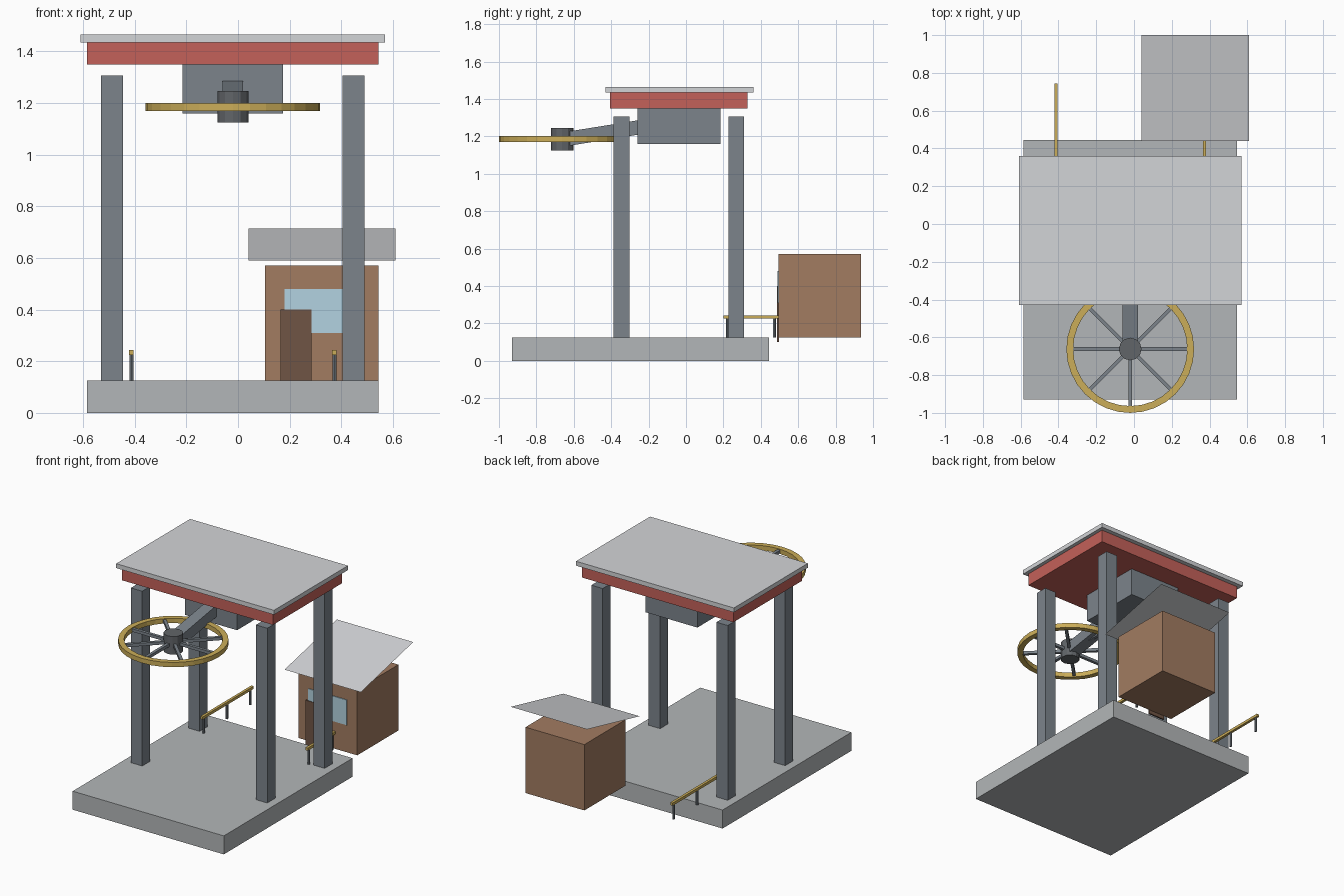
import bpy, bmesh, math
from mathutils import Matrix, Vector

if "Cube" in bpy.data.objects:
    bpy.data.objects.remove(bpy.data.objects["Cube"])


def material(name, rgb):
    m = bpy.data.materials.new(name)
    m.diffuse_color = (*rgb, 1)
    m.use_nodes = True
    m.node_tree.nodes["Principled BSDF"].inputs["Base Color"].default_value = m.diffuse_color
    return m


STEEL = material("steel", (0.20, 0.23, 0.26))
DARK = material("dark_metal", (0.12, 0.13, 0.14))
RED = material("red_paint", (0.55, 0.12, 0.10))
BRASS = material("brass", (0.60, 0.42, 0.10))
BROWN = material("brown_wood", (0.36, 0.20, 0.12))
DOOR = material("dark_wood", (0.16, 0.09, 0.06))
GLASS = material("glass_blue", (0.45, 0.65, 0.75))
CONCRETE = material("concrete", (0.45, 0.47, 0.48))
ROOF = material("roof_grey", (0.65, 0.66, 0.68))


def finish(name, bm, mat):
    bmesh.ops.recalc_face_normals(bm, faces=bm.faces)
    me = bpy.data.meshes.new(name)
    bm.to_mesh(me)
    bm.free()
    me.materials.append(mat)
    ob = bpy.data.objects.new(name, me)
    bpy.context.collection.objects.link(ob)
    return ob


def box(name, x, y, z, mat):
    """Box from (min, max) pairs on each axis."""
    bm = bmesh.new()
    size = [b - a for a, b in (x, y, z)]
    mid = [(a + b) / 2 for a, b in (x, y, z)]
    bmesh.ops.create_cube(bm, size=1, matrix=Matrix.Translation(mid) @ Matrix.Diagonal((*size, 1)))
    return finish(name, bm, mat)


def cylinder(name, centre, r, h, mat, sides=12):
    bm = bmesh.new()
    bmesh.ops.create_cone(bm, cap_ends=True, segments=sides, radius1=r, radius2=r,
                          depth=h, matrix=Matrix.Translation(centre))
    return finish(name, bm, mat)


# Platform, station canopy and drive housing
box("platform", (-0.585, 0.545), (-0.93, 0.445), (0, 0.125), CONCRETE)
box("canopy_beam", (-0.585, 0.545), (-0.405, 0.33), (1.35, 1.435), RED)
box("canopy_roof", (-0.61, 0.57), (-0.43, 0.36), (1.435, 1.465), ROOF)
box("drive_housing", (-0.215, 0.175), (-0.26, 0.185), (1.16, 1.35), STEEL)

# Four columns
for sx, x in (("left", -0.53), ("right", 0.405)):
    for sy, y in (("front", -0.387), ("back", 0.226)):
        box(f"{sy}_{sx}_column", (x, x + 0.085), (y, y + 0.085), (0.125, 1.306), STEEL)

# Sloping arm that carries the wheel
bm = bmesh.new()
prof = [(-0.655, 1.145), (-0.20, 1.218), (-0.20, 1.295), (-0.655, 1.222)]
f = bm.faces.new([bm.verts.new((-0.06, y, z)) for y, z in prof])
ext = bmesh.ops.extrude_face_region(bm, geom=[f])["geom"]
bmesh.ops.translate(bm, vec=(0.08, 0, 0), verts=[v for v in ext if isinstance(v, bmesh.types.BMVert)])
finish("wheel_arm", bm, STEEL)

# Bull wheel: square-section rim, hub and eight spokes
C = Vector((-0.02, -0.662, 1.185))
bm = bmesh.new()
ring = [bm.verts.new(C + Vector((r, 0, z))) for r, z in
        ((0.302, -0.016), (0.338, -0.016), (0.338, 0.016), (0.302, 0.016))]
edges = [bm.edges.new((ring[i], ring[(i + 1) % 4])) for i in range(4)]
bmesh.ops.spin(bm, geom=ring + edges, cent=C, axis=(0, 0, 1), angle=math.tau, steps=32)
bmesh.ops.remove_doubles(bm, verts=bm.verts, dist=1e-4)
finish("wheel_rim", bm, BRASS)
cylinder("wheel_hub", C, 0.06, 0.122, DARK)
bm = bmesh.new()
for i in range(8):
    bmesh.ops.create_cube(bm, size=1, matrix=Matrix.Translation(C)
                          @ Matrix.Rotation(i * math.pi / 4, 4, 'Z')
                          @ Matrix.Translation((0.175, 0, 0))
                          @ Matrix.Diagonal((0.27, 0.02, 0.02, 1)))
finish("wheel_spokes", bm, STEEL)

# Operator hut with window and door
box("hut", (0.105, 0.545), (0.495, 0.935), (0.125, 0.57), BROWN)
box("hut_window", (0.18, 0.47), (0.490, 0.496), (0.31, 0.48), GLASS)
box("hut_door", (0.165, 0.285), (0.486, 0.496), (0.10, 0.40), DOOR)

# Thin sloping hut roof, low at the front
bm = bmesh.new()
bm.faces.new([bm.verts.new(p) for p in
              ((0.04, 0.44, 0.59), (0.61, 0.44, 0.59), (0.61, 1.0, 0.715), (0.04, 1.0, 0.715))])
finish("hut_roof", bm, ROOF)

# Queue railings
for side, x in (("left", -0.413), ("right", 0.373)):
    box(f"{side}_rail", (x - 0.009, x + 0.009), (0.20, 0.745), (0.225, 0.243), BRASS)
    for i, y in enumerate((0.222, 0.472, 0.722)):
        cylinder(f"{side}_rail_post_{i + 1}", (x, y, 0.178), 0.008, 0.106, STEEL, 8)
